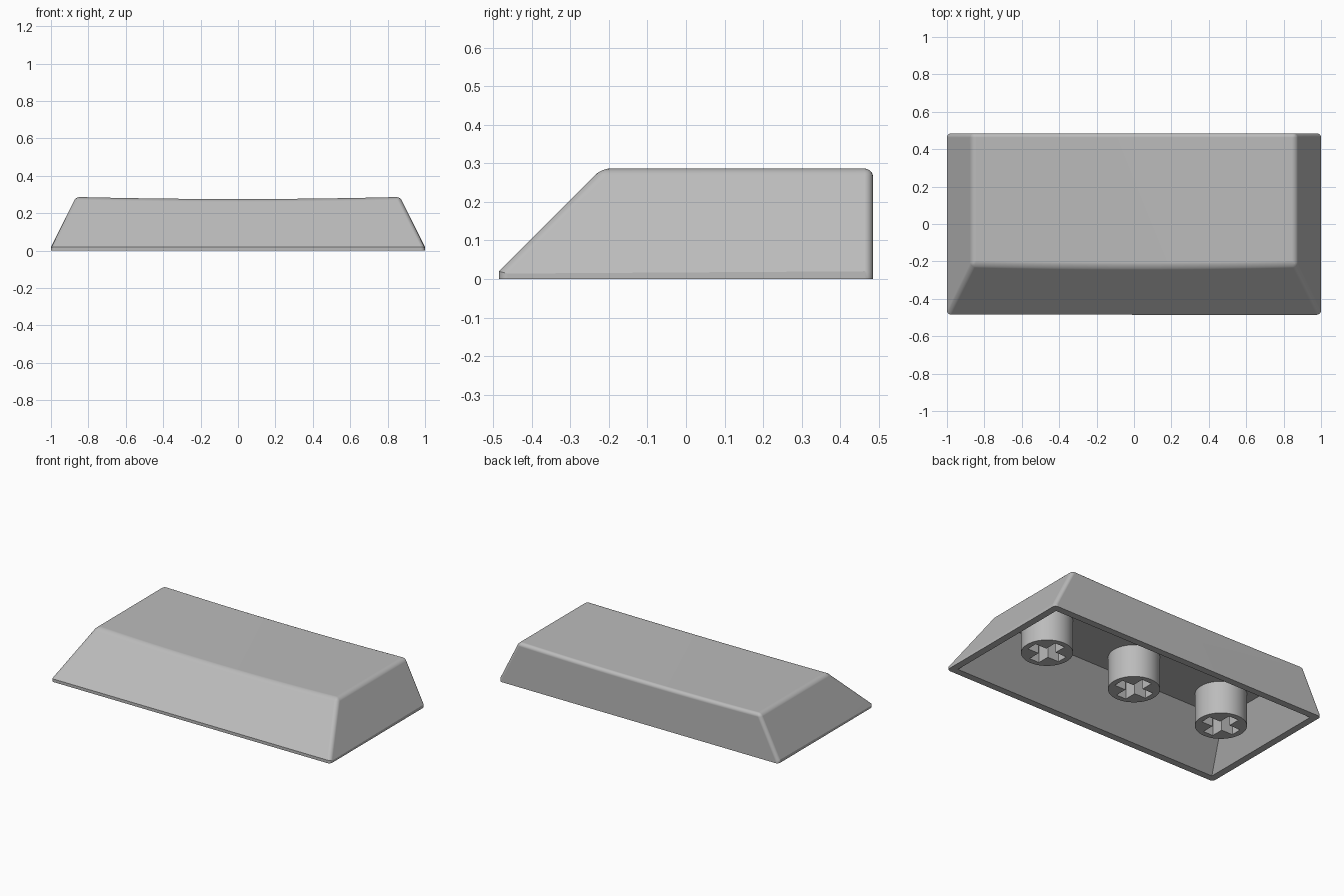
import bpy, bmesh, math

if "Cube" in bpy.data.objects:
    bpy.data.objects.remove(bpy.data.objects["Cube"], do_unlink=True)

grey = bpy.data.materials.new("grey plastic")
grey.use_nodes = True
grey.diffuse_color = (0.5, 0.5, 0.5, 1)
grey.node_tree.nodes["Principled BSDF"].inputs["Base Color"].default_value = (0.5, 0.5, 0.5, 1)

HALF_X, HALF_Y, HEIGHT, SKIRT = 1.0, 0.485, 0.287, 0.02
SIDE_LEAN = 0.5      # inward travel of the ends per unit of height
WALL = 0.045


def add_object(name, bm):
    bmesh.ops.recalc_face_normals(bm, faces=bm.faces)
    mesh = bpy.data.meshes.new(name)
    bm.to_mesh(mesh)
    bm.free()
    mesh.materials.append(grey)
    obj = bpy.data.objects.new(name, mesh)
    bpy.context.collection.objects.link(obj)
    return obj


def activate(obj):
    bpy.ops.object.select_all(action='DESELECT')
    obj.select_set(True)
    bpy.context.view_layer.objects.active = obj


def cut(obj, cutter):
    mod = obj.modifiers.new("cut", 'BOOLEAN')
    mod.operation, mod.solver, mod.object = 'DIFFERENCE', 'EXACT', cutter
    activate(obj)
    bpy.ops.object.modifier_apply(modifier=mod.name)
    bpy.data.objects.remove(cutter, do_unlink=True)


def wedge(hx, hy, low, skirt, top, dish, strips):
    """Block with leaning ends, 45 degree front, upright back and dished top."""
    bm = bmesh.new()
    rings = [[bm.verts.new((x, y, z)) for x, y in
              ((-hx, -hy), (hx, -hy), (hx, hy), (-hx, hy))] for z in (low, skirt)]
    top_x = hx - SIDE_LEAN * (top - skirt)
    front, back = [], []
    for i in range(strips + 1):
        t = 2 * i / strips - 1
        z = top - dish * (1 - t * t)
        front.append(bm.verts.new((t * top_x, -hy + z - skirt, z)))
        back.append(bm.verts.new((t * top_x, hy, z)))
    base, band = rings
    bm.faces.new(base)
    for i in range(4):
        j = (i + 1) % 4
        bm.faces.new((base[i], base[j], band[j], band[i]))
    bm.faces.new([band[0], band[1]] + front[::-1])
    bm.faces.new([band[2], band[3]] + back)
    bm.faces.new((band[1], band[2], back[-1], front[-1]))
    bm.faces.new((band[3], band[0], front[0], back[0]))
    for i in range(strips):
        bm.faces.new((front[i], front[i + 1], back[i + 1], back[i]))
    bmesh.ops.recalc_face_normals(bm, faces=bm.faces)
    return bm


def box(bm, size, z):
    made = bmesh.ops.create_cube(bm, size=1)["verts"]
    bmesh.ops.scale(bm, vec=size, verts=made)
    bmesh.ops.translate(bm, vec=(0, 0, z), verts=made)


# Outer shell with rounded corners and top rim
bm = wedge(HALF_X, HALF_Y, 0, SKIRT, HEIGHT, 0.011, 24)
rounded = []
for e in bm.edges:
    a, b = (v.co for v in e.verts)
    upright = abs(a.z - b.z) > 0.015
    rim = min(a.z, b.z) > 0.1 and e.calc_face_angle() > math.radians(25)
    if upright or rim:
        rounded.append(e)
bmesh.ops.bevel(bm, geom=rounded, offset=0.022, segments=5, profile=0.5,
                affect='EDGES', clamp_overlap=True)
shell = add_object("keycap_shell", bm)

# Hollow underside
cut(shell, add_object("cavity_cutter", wedge(HALF_X - WALL, HALF_Y - WALL, -0.05, 0.0,
                                             HEIGHT - 0.05, 0, 1)))

# Mounting stem with a cross-shaped socket
STEM_LOW, STEM_TOP = 0.027, 0.25
bm = bmesh.new()
bmesh.ops.create_cone(bm, cap_ends=True, segments=48, radius1=0.15, radius2=0.15,
                      depth=STEM_TOP - STEM_LOW)
bmesh.ops.translate(bm, vec=(0, 0, (STEM_LOW + STEM_TOP) / 2), verts=bm.verts)
stem = add_object("stem_middle", bm)
for size in ((0.23, 0.07, 0.4), (0.07, 0.23, 0.4)):
    bm = bmesh.new()
    box(bm, size, 0.02)
    cut(stem, add_object("socket_cutter", bm))

# Smooth rounded surfaces, keep hard edges
for obj in (shell, stem):
    activate(obj)
    bpy.ops.object.shade_smooth_by_angle(angle=math.radians(25))
    obj.modifiers.new("even_normals", 'WEIGHTED_NORMAL').keep_sharp = True

# Side stems
for name, x in (("stem_left", 0.654), ("stem_right", -0.654)):
    copy = stem.copy()
    copy.name = name
    copy.location.x = x
    bpy.context.collection.objects.link(copy)
